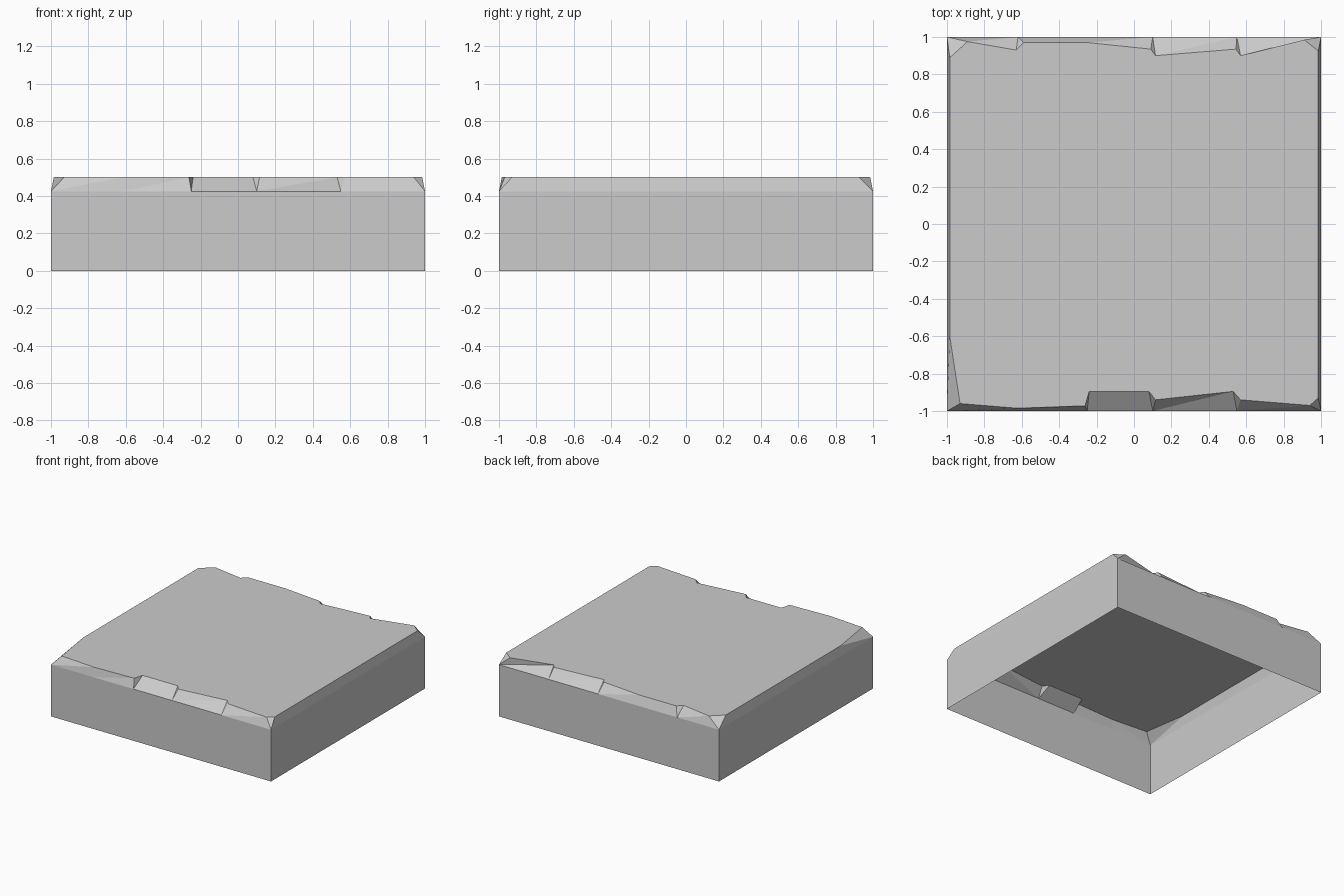
import bpy
import bmesh

# Remove the default cube only
cube = bpy.data.objects.get("Cube")
if cube:
    bpy.data.objects.remove(cube, do_unlink=True)

HEIGHT, RIM = 0.5, 0.425

# Plain stone colour
stone = bpy.data.materials.new("stone_grey")
stone.use_nodes = True
colour = (0.6, 0.6, 0.6, 1)
stone.diffuse_color = colour
stone.node_tree.nodes["Principled BSDF"].inputs["Base Color"].default_value = colour

# Chipped edge, counter-clockwise from the front right corner of the slab.
# Each rim point carries the one or two top points it rises to.
front_edge = [
    ((-1, -1), [(-.985, -.6), (-.93, -.96)]),
    ((-.62, -1), [(-.62, -.985)]),
    ((-.25, -1), [(-.262, -.972), (-.24, -.895)]),
    ((.1, -1), [(.08, -.895), (.115, -.94)]),
    ((.55, -1), [(.53, -.895), (.57, -.94)]),
]
left_edge = [((1, -1), [(.94, -.97), (.985, -.93)])]
back_edge = [
    ((1, 1), [(.985, .925), (.91, .985)]),
    ((.55, 1), [(.57, .9), (.545, .935)]),
    ((.1, 1), [(.115, .9), (.09, .935)]),
    ((-.25, 1), [(-.25, .97)]),
    ((-.62, 1), [(-.59, .97), (-.63, .93)]),
]
right_edge = [((-1, 1), [(-.89, .975), (-.985, .89)])]
sides = [front_edge, left_edge, back_edge, right_edge]

bm = bmesh.new()


def ring_point(point, z):
    return bm.verts.new((point[0], point[1], z))


# Vertices: base corners, rim points and top points
base = [ring_point(side[0][0], 0) for side in sides]
rims = [[ring_point(rim, RIM) for rim, _ in side] for side in sides]
tops = [[[ring_point(p, HEIGHT) for p in group] for _, group in side]
        for side in sides]

# Walls: one flat face per side, with the underside left open
for i in range(len(sides)):
    j = (i + 1) % len(sides)
    bm.faces.new([base[i], base[j], rims[j][0]] + rims[i][::-1])

# Chipped bevel: a triangle at each notch and a panel between notches
rim_ring = [v for side in rims for v in side]
top_ring = [group for side in tops for group in side]
for i, (rim, group) in enumerate(zip(rim_ring, top_ring)):
    j = (i + 1) % len(rim_ring)
    if len(group) > 1:
        bm.faces.new([rim] + group[::-1])
    panel = [rim, rim_ring[j], top_ring[j][0], group[-1]]
    bm.faces.new(panel[:3])
    bm.faces.new([panel[0], panel[2], panel[3]])

# Flat upper surface
bm.faces.new([v for group in top_ring for v in group])
bmesh.ops.recalc_face_normals(bm, faces=bm.faces)

mesh = bpy.data.meshes.new("chipped_slab")
bm.to_mesh(mesh)
bm.free()
mesh.materials.append(stone)
slab = bpy.data.objects.new("chipped_slab", mesh)
bpy.context.collection.objects.link(slab)
